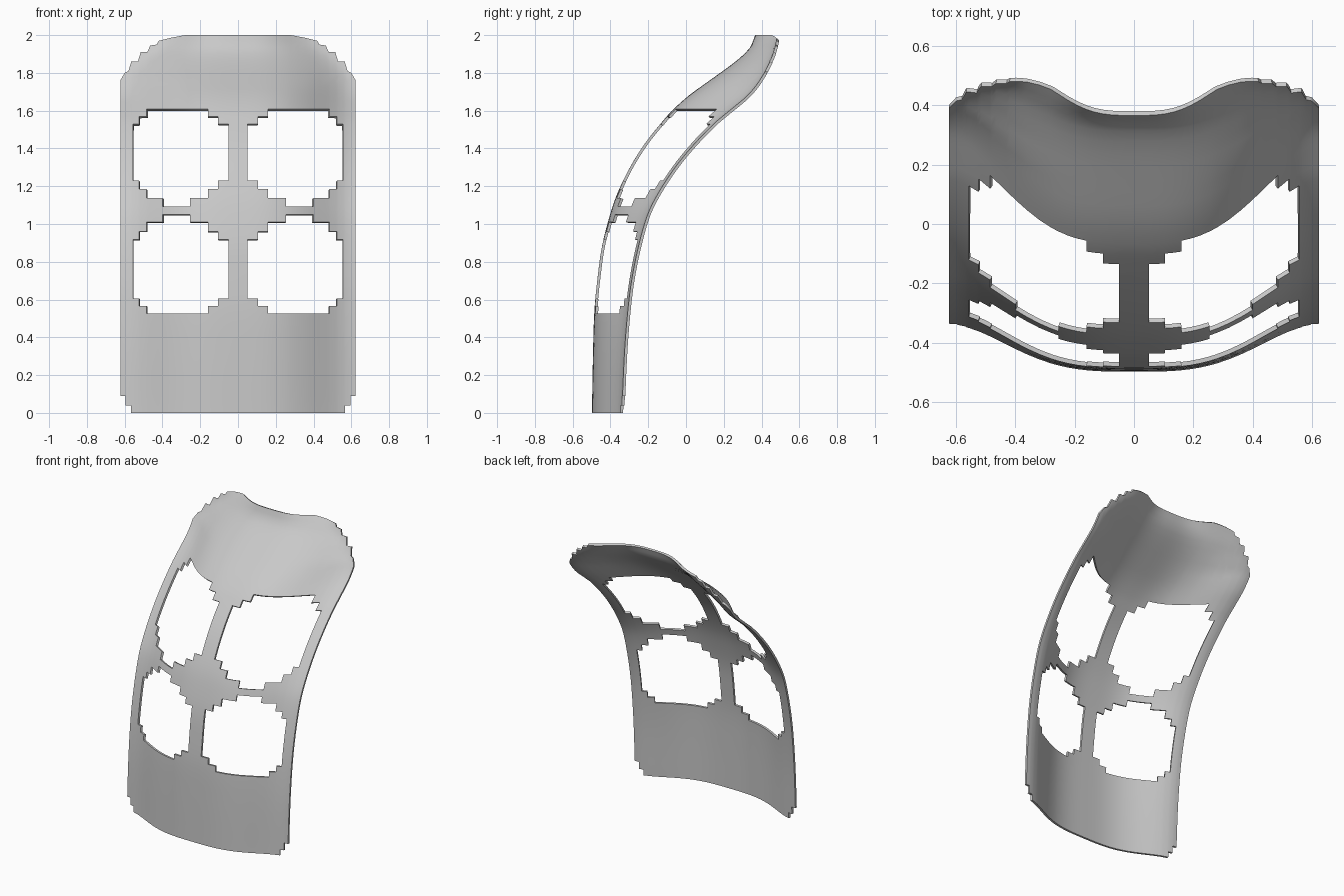
import bpy
import bmesh
import math

# Remove the default cube only
default_cube = bpy.data.objects.get("Cube")
if default_cube:
    bpy.data.objects.remove(default_cube, do_unlink=True)

HALF_WIDTH = 0.623
THICKNESS = 0.015
BLEND_START = 1.65  # above this height the rows follow the clipped top corners

# Side profile: height, depth on the centre line, depth at the side edge
PROFILE = [
    (0.0, -0.498, -0.34), (0.33, -0.492, -0.325), (0.54, -0.485, -0.308),
    (0.7, -0.47, -0.288), (0.88, -0.445, -0.252), (1.05, -0.402, -0.203),
    (1.17, -0.36, -0.143), (1.31, -0.291, -0.05), (1.43, -0.215, 0.05),
    (1.54, -0.127, 0.158), (1.6, -0.074, 0.23), (1.68, 0.015, 0.325),
    (1.76, 0.125, 0.39), (1.86, 0.262, 0.445), (1.93, 0.336, 0.47),
    (2.0, 0.366, 0.486),
]
# Width over which the cross-section curls back
CURL_WIDTH = [(0.0, 0.623), (1.68, 0.625), (1.77, 0.62), (1.86, 0.56),
              (1.95, 0.45), (2.0, 0.365)]
# Stepped top corner: distance from the centre, height of the rim
TOP_RIM = [(0.0, 2.0), (0.28, 2.0), (0.36, 1.985), (0.42, 1.97), (0.43, 1.95),
           (0.465, 1.945), (0.48, 1.91), (0.515, 1.91), (0.53, 1.86),
           (0.565, 1.86), (0.58, 1.81), (0.6, 1.8), (HALF_WIDTH, 1.76)]

# Stepped window columns, and the bottom and top height at each step level
WINDOW_COLUMNS = [0.05, 0.105, 0.16, 0.255, 0.40, 0.485, 0.525, 0.557]
STEP_LEVELS = [0, 1, 2, 3, 2, 1, 0]
WINDOWS = [
    ((0.605, 0.565, 0.527, 0.527), (0.917, 0.96, 1.01, 1.05)),
    ((1.23, 1.185, 1.137, 1.093), (1.53, 1.57, 1.608, 1.608)),
]
# Small steps at the bottom corners: inner distance, height
BOTTOM_STEPS = [(0.567, 0.04), (0.595, 0.09)]


def linear(table, x):
    for (x0, y0), (x1, y1) in zip(table, table[1:]):
        if x <= x1:
            return y0 + (y1 - y0) * (x - x0) / (x1 - x0)
    return table[-1][1]


def smooth(table, x):
    """Smooth curve through the points of the table."""
    last = len(table) - 1

    def slope(i):
        a, b = table[max(i - 1, 0)], table[min(i + 1, last)]
        return (b[1] - a[1]) / (b[0] - a[0])

    i = 0
    while i < last - 1 and x > table[i + 1][0]:
        i += 1
    (x0, y0), (x1, y1) = table[i], table[i + 1]
    h = x1 - x0
    t = min(max((x - x0) / h, 0), 1)
    s = 1 - t
    return (y0 * s * s * (1 + 2 * t) + y1 * t * t * (3 - 2 * t)
            + h * t * s * (slope(i) * s - slope(i + 1) * t))


CENTRE = [(z, c) for z, c, e in PROFILE]
EDGE = [(z, e) for z, c, e in PROFILE]


def surface_point(x, z):
    """Point on the front face of the curled panel."""
    if z > BLEND_START:
        share = (z - BLEND_START) / (2 - BLEND_START)
        z = BLEND_START + share * (linear(TOP_RIM, abs(x)) - BLEND_START)
    t = min(abs(x) / linear(CURL_WIDTH, z), 1)
    curl = (1 - math.cos(math.pi * t ** 1.6)) / 2
    centre, edge = smooth(CENTRE, z), smooth(EDGE, z)
    return x, centre + (edge - centre) * curl, z


def is_open(a, z):
    """True where the cell at distance a and height z is cut away."""
    for inner, height in BOTTOM_STEPS:
        if a > inner and z < height:
            return True
    for i, level in enumerate(STEP_LEVELS):
        if WINDOW_COLUMNS[i] < a < WINDOW_COLUMNS[i + 1]:
            return any(low[level] < z < high[level] for low, high in WINDOWS)
    return False


def fill_gaps(values, gap):
    """Sorted grid lines with extra ones so no gap is too wide."""
    values = sorted(set(values))
    lines = [values[0]]
    for a, b in zip(values, values[1:]):
        n = math.ceil((b - a) / gap)
        lines += [a + (b - a) * k / n for k in range(1, n + 1)]
    return lines


# Grid lines shared by windows, corners and rim
half = fill_gaps(WINDOW_COLUMNS + [a for a, z in TOP_RIM]
                 + [a for a, z in BOTTOM_STEPS], 0.04)
columns = [-a for a in reversed(half[1:])] + half
heights = [0.0, BLEND_START, 2.0] + [z for a, z in BOTTOM_STEPS]
for low, high in WINDOWS:
    heights += low + high
rows = fill_gaps(heights, 0.035)

# Panel sheet with the stepped windows left out
bm = bmesh.new()
grid = [[bm.verts.new(surface_point(x, z)) for x in columns] for z in rows]
for j in range(len(rows) - 1):
    for i in range(len(columns) - 1):
        a = abs(columns[i] + columns[i + 1]) / 2
        z = (rows[j] + rows[j + 1]) / 2
        if not is_open(a, z):
            bm.faces.new((grid[j][i], grid[j][i + 1],
                          grid[j + 1][i + 1], grid[j + 1][i]))
bmesh.ops.delete(bm, geom=[v for v in bm.verts if not v.link_faces],
                 context='VERTS')
mesh = bpy.data.meshes.new("curved_panel")
bm.to_mesh(mesh)
bm.free()
panel = bpy.data.objects.new("curved_panel", mesh)
bpy.context.collection.objects.link(panel)

# Plain grey material
grey = bpy.data.materials.new("plain_grey")
grey.use_nodes = True
colour = (0.58, 0.58, 0.58, 1)
grey.diffuse_color = colour
for node in grey.node_tree.nodes:
    if node.type == 'BSDF_PRINCIPLED':
        node.inputs["Base Color"].default_value = colour
mesh.materials.append(grey)

# Thickness behind the front face, then smooth shading with crisp rims
solid = panel.modifiers.new("thickness", 'SOLIDIFY')
solid.thickness = THICKNESS
solid.offset = -1
bpy.ops.object.select_all(action='DESELECT')
panel.select_set(True)
bpy.context.view_layer.objects.active = panel
bpy.ops.object.modifier_apply(modifier=solid.name)
bpy.ops.object.shade_smooth_by_angle(angle=math.radians(40))
